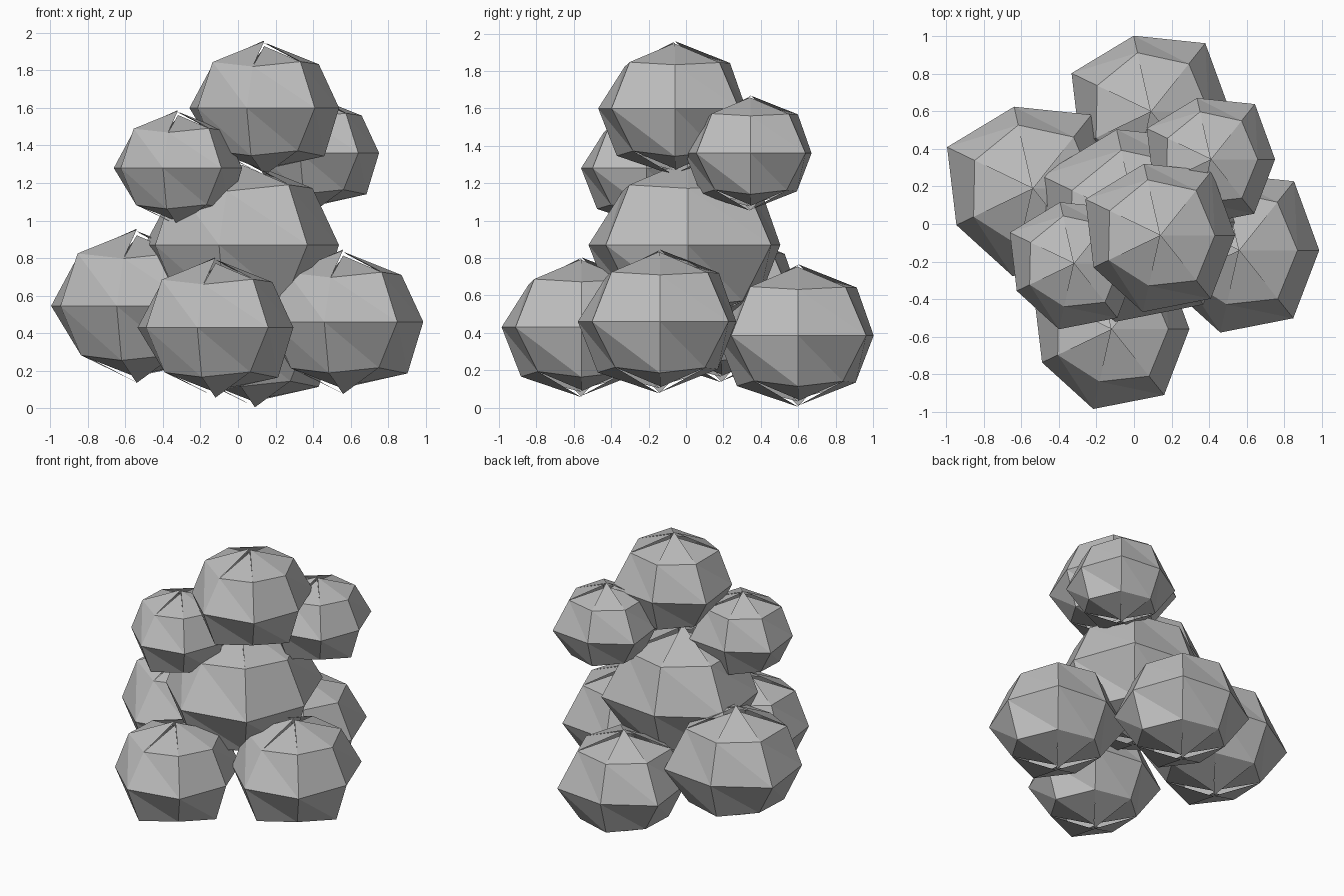
import bpy, bmesh, math

if "Cube" in bpy.data.objects:
    bpy.data.objects.remove(bpy.data.objects["Cube"])

SIDES = 7
SQUASH = 0.8  # blobs are flattened vertically

# Radius factors of the shared lumpy shape, counter-clockwise from +x
TOP_TIPS = [1.03, 0.95, 1.07, 0.96, 1.06, 0.98, 1.04]
UPPER = [0.98, 1.03, 1.02, 1.01, 1.03, 0.93, 1.04]
MIDDLE = [0.95, 1.045, 0.93, 1.055, 0.94, 1.0, 1.03]
LOWER = [1.08, 0.97, 1.0, 0.95, 0.97, 1.07, 0.96]
BOTTOM_TIPS = [0.98, 1.05, 0.95, 1.06, 0.99, 1.07, 0.96]

grey = bpy.data.materials.new("plain grey")
grey.diffuse_color = (0.5, 0.5, 0.5, 1.0)
grey.use_nodes = True
grey.node_tree.nodes["Principled BSDF"].inputs["Base Color"].default_value = grey.diffuse_color


def make_blob(name, centre, size):
    bm = bmesh.new()

    def point(angle, polar, factor):
        r = size * factor
        return bm.verts.new((r * math.sin(polar) * math.cos(angle),
                             r * math.sin(polar) * math.sin(angle),
                             r * math.cos(polar) * SQUASH))

    step = 2 * math.pi / SIDES
    rings = [[point(i * step, math.pi * k / 4, f) for i, f in enumerate(row)]
             for k, row in enumerate((UPPER, MIDDLE, LOWER), 1)]

    for i in range(SIDES):
        j = (i + 1) % SIDES
        # Cap triangles each have their own tip, leaving the ragged slits
        bm.faces.new((point(0, 0, TOP_TIPS[i]), rings[0][i], rings[0][j]))
        bm.faces.new((point(0, math.pi, BOTTOM_TIPS[i]), rings[2][j], rings[2][i]))
        # Side bands split along one diagonal
        for up, low in zip(rings, rings[1:]):
            bm.faces.new((up[j], up[i], low[j]))
            bm.faces.new((up[i], low[i], low[j]))

    mesh = bpy.data.meshes.new(name)
    bm.to_mesh(mesh)
    bm.free()
    mesh.materials.append(grey)
    obj = bpy.data.objects.new(name, mesh)
    obj.location = centre
    bpy.context.collection.objects.link(obj)


# Core, ring of four lower clumps, three upper clumps
make_blob("core_clump", (0.02, 0.01, 0.87), 0.545)
make_blob("lower_left_clump", (-0.54, 0.19, 0.545), 0.48)
make_blob("lower_right_clump", (0.56, -0.14, 0.46), 0.45)
make_blob("lower_front_clump", (-0.12, -0.56, 0.43), 0.437)
make_blob("lower_back_clump", (0.09, 0.60, 0.385), 0.445)
make_blob("top_clump", (0.14, -0.06, 1.60), 0.42)
make_blob("upper_right_clump", (0.41, 0.345, 1.36), 0.36)
make_blob("upper_left_clump", (-0.32, -0.21, 1.28), 0.36)
